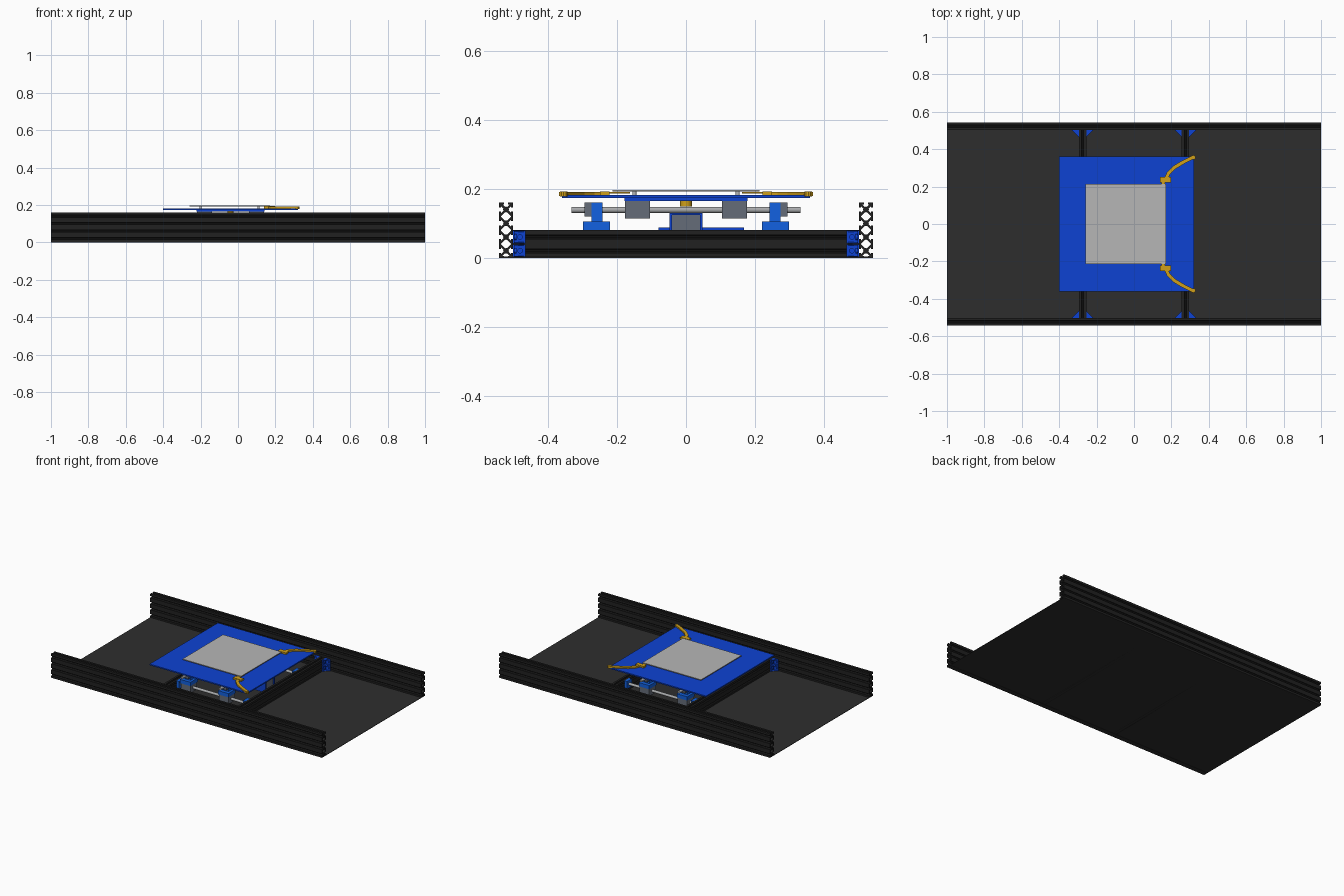
import bpy, bmesh, math
from mathutils import Vector, Matrix

if "Cube" in bpy.data.objects:
    bpy.data.objects.remove(bpy.data.objects["Cube"])


def mat(name, r, g, b):
    m = bpy.data.materials.new(name)
    m.diffuse_color = (r, g, b, 1)
    m.use_nodes = True
    m.node_tree.nodes["Principled BSDF"].inputs["Base Color"].default_value = m.diffuse_color
    return m


PANEL = mat("panel_black", .027, .027, .027)
RAIL = mat("rail_black", .015, .015, .015)
BLUE = mat("plate_blue", .004, .055, .65)
SKY = mat("bracket_blue", .006, .12, .75)
SILVER = mat("sheet_silver", .47, .47, .47)
STEEL = mat("rod_steel", .40, .41, .42)
GREY = mat("block_grey", .13, .15, .19)
GOLD = mat("arm_gold", .63, .35, .01)


def finish(name, bm, material, smooth=False):
    bmesh.ops.recalc_face_normals(bm, faces=bm.faces)
    me = bpy.data.meshes.new(name)
    bm.to_mesh(me)
    bm.free()
    me.materials.append(material)
    ob = bpy.data.objects.new(name, me)
    bpy.context.collection.objects.link(ob)
    if smooth:
        bpy.context.view_layer.objects.active = ob
        ob.select_set(True)
        bpy.ops.object.shade_smooth_by_angle(angle=math.radians(35))
        ob.select_set(False)
    return ob


def add_prism(bm, pts, lo, hi, axis):
    """Extrude a 2D outline along an axis; the outline lies in the other two axes."""
    def place(u, v, w):
        return {'x': (w, u, v), 'y': (u, w, v), 'z': (u, v, w)}[axis]
    a = [bm.verts.new(place(u, v, lo)) for u, v in pts]
    b = [bm.verts.new(place(u, v, hi)) for u, v in pts]
    bm.faces.new(a)
    bm.faces.new(b)
    n = len(pts)
    for i in range(n):
        bm.faces.new((a[i], a[(i + 1) % n], b[(i + 1) % n], b[i]))


def rect(u0, u1, v0, v1):
    return [(u0, v0), (u1, v0), (u1, v1), (u0, v1)]


def circle(u, v, r, n=20):
    return [(u + r * math.cos(2 * math.pi * i / n), v + r * math.sin(2 * math.pi * i / n)) for i in range(n)]


def box(name, x0, x1, y0, y1, z0, z1, material):
    bm = bmesh.new()
    add_prism(bm, rect(x0, x1, y0, y1), z0, z1, 'z')
    return finish(name, bm, material)


def rod(name, u, v, r, lo, hi, axis, material):
    bm = bmesh.new()
    add_prism(bm, circle(u, v, r), lo, hi, axis)
    return finish(name, bm, material, True)


def extrusion(name, centre, cells, lo, hi, axis):
    """Slotted aluminium section: hub, diagonal webs and slot lips per 0.04 cell."""
    bm = bmesh.new()
    h, t, s = .02, .005, .006
    for c in range(cells):
        v = c * .04 + h
        add_prism(bm, circle(centre, v, .0085, 8), lo, hi, axis)
        for sx in (-1, 1):
            d = .0022
            add_prism(bm, [(centre - sx * (h - .003) - d, v - h + .003 + d), (centre - sx * (h - .003) + d, v - h + .003 - d),
                           (centre + sx * (h - .003) + d, v + h - .003 - d), (centre + sx * (h - .003) - d, v + h - .003 + d)]
                      if sx > 0 else
                      [(centre + h - .003 + d, v - h + .003 + d), (centre + h - .003 - d, v - h + .003 - d),
                       (centre - h + .003 - d, v + h - .003 - d), (centre - h + .003 + d, v + h - .003 + d)],
                      lo, hi, axis)
            # side lips above and below the slot
            u0, u1 = sorted((centre + sx * (h - t), centre + sx * h))
            add_prism(bm, rect(u0, u1, v - h, v - s), lo, hi, axis)
            add_prism(bm, rect(u0, u1, v + s, v + h), lo, hi, axis)
    # top and bottom lips
    top = cells * .04
    for v0, v1 in ((0, t), (top - t, top)):
        for u0, u1 in ((-h + t, -s), (s, h - t)):
            add_prism(bm, rect(centre + u0, centre + u1, v0, v1), lo, hi, axis)
    return finish(name, bm, RAIL)


# floor panel and main frame
box("floor_panel", -1, 1, -.5425, .5425, 0, .003, PANEL)
for s, n in ((-1, "front"), (1, "back")):
    extrusion(n + "_side_rail", s * .5225, 4, -1, 1, 'x')
for s, n in ((-1, "left"), (1, "right")):
    extrusion(n + "_cross_rail", s * .275, 2, -.5025, .5025, 'y')

# corner gussets where the cross rails meet the side rails
for cx in (-.275, .275):
    for dx in (-1, 1):
        for sy in (-1, 1):
            x, y = cx + dx * .02, sy * .5025
            for k in (0, 1):
                bm = bmesh.new()
                z0, z1 = k * .04 + .0015, k * .04 + .039
                xs = sorted((x, x + dx * .005))
                ys = sorted((y, y - sy * .005))
                add_prism(bm, rect(*xs, *sorted((y, y - sy * .037))), z0, z1, 'z')
                add_prism(bm, rect(*sorted((x, x + dx * .037)), *ys), z0, z1, 'z')
                tri = [(x, y), (x + dx * .037, y), (x, y - sy * .037)]
                add_prism(bm, tri, z0, z0 + .004, 'z')
                add_prism(bm, tri, z1 - .004, z1, 'z')
                # screw heads
                zc = (z0 + z1) / 2
                add_prism(bm, circle(y - sy * .021, zc, .008, 12), *sorted((x, x + dx * .01)), 'x')
                add_prism(bm, circle(x + dx * .021, zc, .008, 12), *sorted((y, y - sy * .01)), 'y')
                finish("corner_gusset", bm, BLUE)

# lower stage: rods along x with sliding blocks
XS = (-.18, .10)
for s in (-1, 1):
    y = s * .26
    rod("lower_rod", y, .055, .009, -.255, .255, 'x', STEEL)
    for e in (-1, 1):
        box("lower_rod_mount", *sorted((e * .255, e * .235)), y - .024, y + .024, .03, .08, SKY)
    for x in XS:
        box("lower_bearing_block", x - .035, x + .035, y - .035, y + .035, .03, .08, GREY)
        box("bearing_cap", x - .038, x + .038, s * .26 - .039, s * .26 + .039, .08, .105, SKY)
        box("upper_rod_support", x - .022, x + .022, *sorted((s * .243, s * .275)), .105, .16, SKY)
        box("rod_clamp", x - .02, x + .02, *sorted((s * .275, s * .295)), .12, .16, GREY)

# upper stage: rods along y with bearing blocks under the carriage
for x in XS:
    rod("upper_rod", x, .139, .009, -.332, .332, 'y', STEEL)
    for s in (-1, 1):
        box("upper_bearing_block", x - .04, x + .04, *sorted((s * .105, s * .177)), .114, .165, GREY)
box("carriage_plate", -.222, .142, -.178, .178, .165, .175, BLUE)

# drive motor with its bracket, lead screw and nut
box("drive_motor", .15, .232, -.04, .04, .04, .124, GREY)
box("motor_bracket_top", .15, .238, -.048, .048, .124, .13, BLUE)
for s in (-1, 1):
    box("motor_bracket_side", .15, .238, *sorted((s * .04, s * .048)), .04, .124, BLUE)
rod("lead_screw", 0, .07, .006, -.25, .15, 'x', STEEL)
box("drive_base", -.10, .02, -.08, .168, .08, .088, BLUE)
rod("drive_nut", -.04, 0, .017, .149, .165, 'z', GOLD)

# table and sheet on small standoffs
box("table_plate", -.40, .32, -.36, .36, .174, .182, BLUE)
for x in (-.2, .11):
    for y in (-.15, .15):
        rod("sheet_standoff", x, y, .006, .182, .193, 'z', SILVER)
box("silver_sheet", -.26, .172, -.213, .213, .192, .197, SILVER)

# curved gold arms, mirrored front to back
path = [(.168, .235), (.185, .272), (.215, .302), (.262, .330), (.322, .360)]
for s in (-1, 1):
    left, right = [], []
    for i, p in enumerate(path):
        a, b = path[max(i - 1, 0)], path[min(i + 1, len(path) - 1)]
        d = (Vector(b) - Vector(a)).normalized() * .010
        left.append((p[0] - d.y, s * (p[1] + d.x)))
        right.append((p[0] + d.y, s * (p[1] - d.x)))
    bm = bmesh.new()
    add_prism(bm, left + right[::-1], .180, .191, 'z')
    add_prism(bm, rect(.138, .198, *sorted((s * .222, s * .25))), .182, .193, 'z')
    add_prism(bm, rect(.146, .166, *sorted((s * .162, s * .225))), .186, .1915, 'z')
    add_prism(bm, circle(.318, s * .355, .011, 10), .178, .192, 'z')
    finish("gold_arm", bm, GOLD)
